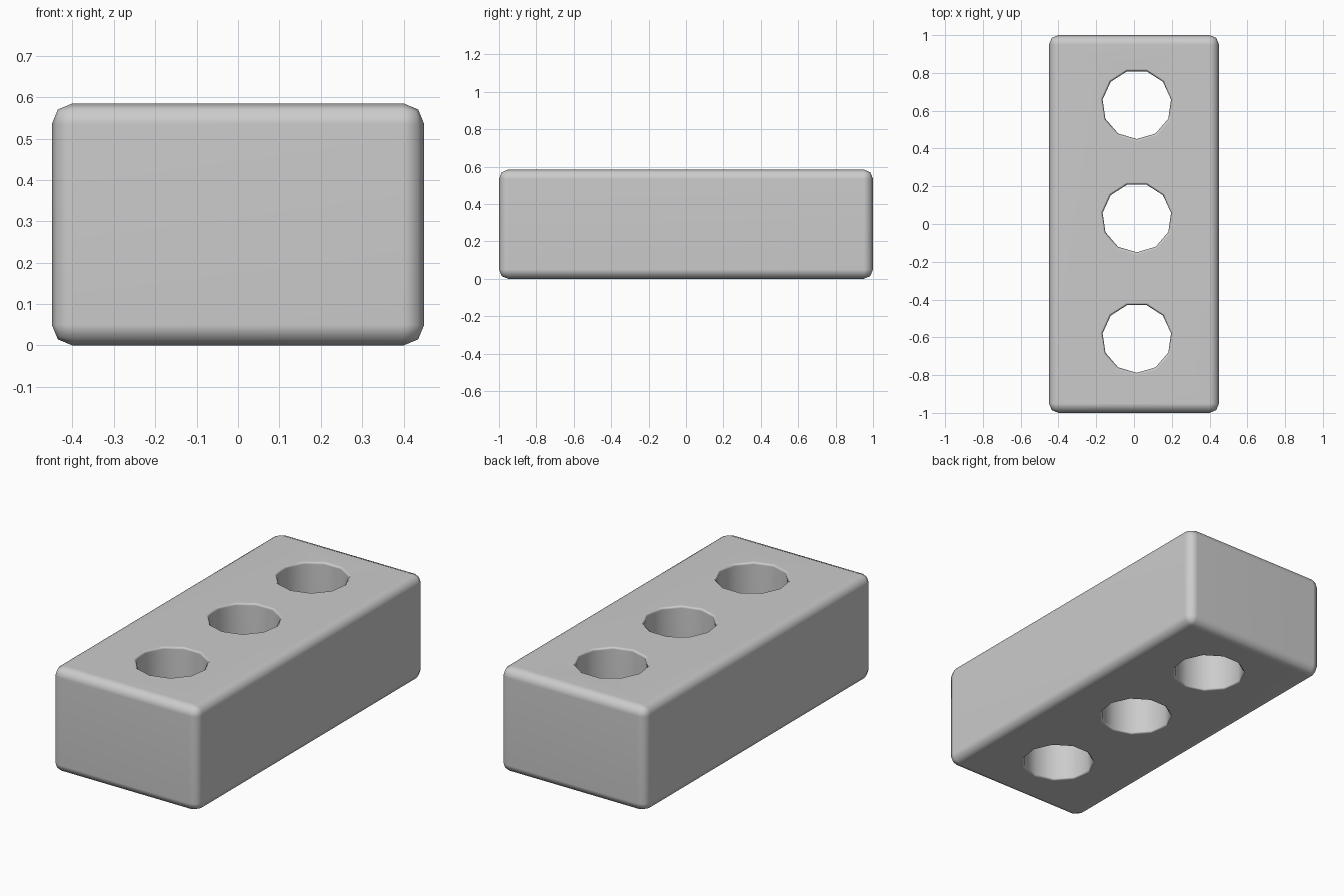
import bpy, bmesh, math
from mathutils import Matrix

if "Cube" in bpy.data.objects:
    bpy.data.objects.remove(bpy.data.objects["Cube"])

HEIGHT = 0.585
RADIUS = 0.183
SIDES = 11


def make_object(name, bm):
    bmesh.ops.recalc_face_normals(bm, faces=bm.faces)
    for f in bm.faces:
        f.smooth = True
    mesh = bpy.data.meshes.new(name)
    bm.to_mesh(mesh)
    bm.free()
    obj = bpy.data.objects.new(name, mesh)
    bpy.context.collection.objects.link(obj)
    return obj


# Brick body with softened edges
bm = bmesh.new()
bmesh.ops.create_cube(bm, size=1, matrix=Matrix.Translation((0, 0, HEIGHT / 2))
                      @ Matrix.Diagonal((0.9, 2.0, HEIGHT, 1)))
bmesh.ops.bevel(bm, geom=bm.edges[:], offset=0.05, segments=2,
                profile=0.5, affect='EDGES')
brick = make_object("brick", bm)

# Hole cutters: straight shafts with slightly flared mouths
profile = [(RADIUS + 0.032, -0.02), (RADIUS, 0.012),
           (RADIUS, HEIGHT - 0.012), (RADIUS + 0.032, HEIGHT + 0.02)]
bm = bmesh.new()
for y in (-0.605, 0.033, 0.633):
    rings = []
    for r, z in profile:
        rings.append([bm.verts.new((0.015 + r * math.cos(a), y + r * math.sin(a), z))
                      for a in (math.tau * (i + 0.25) / SIDES for i in range(SIDES))])
    for lo, hi in zip(rings, rings[1:]):
        for i in range(SIDES):
            j = (i + 1) % SIDES
            bm.faces.new((lo[i], lo[j], hi[j], hi[i]))
    bm.faces.new(rings[0][::-1])
    bm.faces.new(rings[-1])
cutter = make_object("hole_cutter", bm)
cutter.hide_render = True
cutter.hide_set(True)

# Cut the three holes and smooth the shading
cut = brick.modifiers.new("holes", 'BOOLEAN')
cut.operation = 'DIFFERENCE'
cut.solver = 'EXACT'
cut.object = cutter
shade = brick.modifiers.new("soft_shading", 'WEIGHTED_NORMAL')
shade.keep_sharp = True
